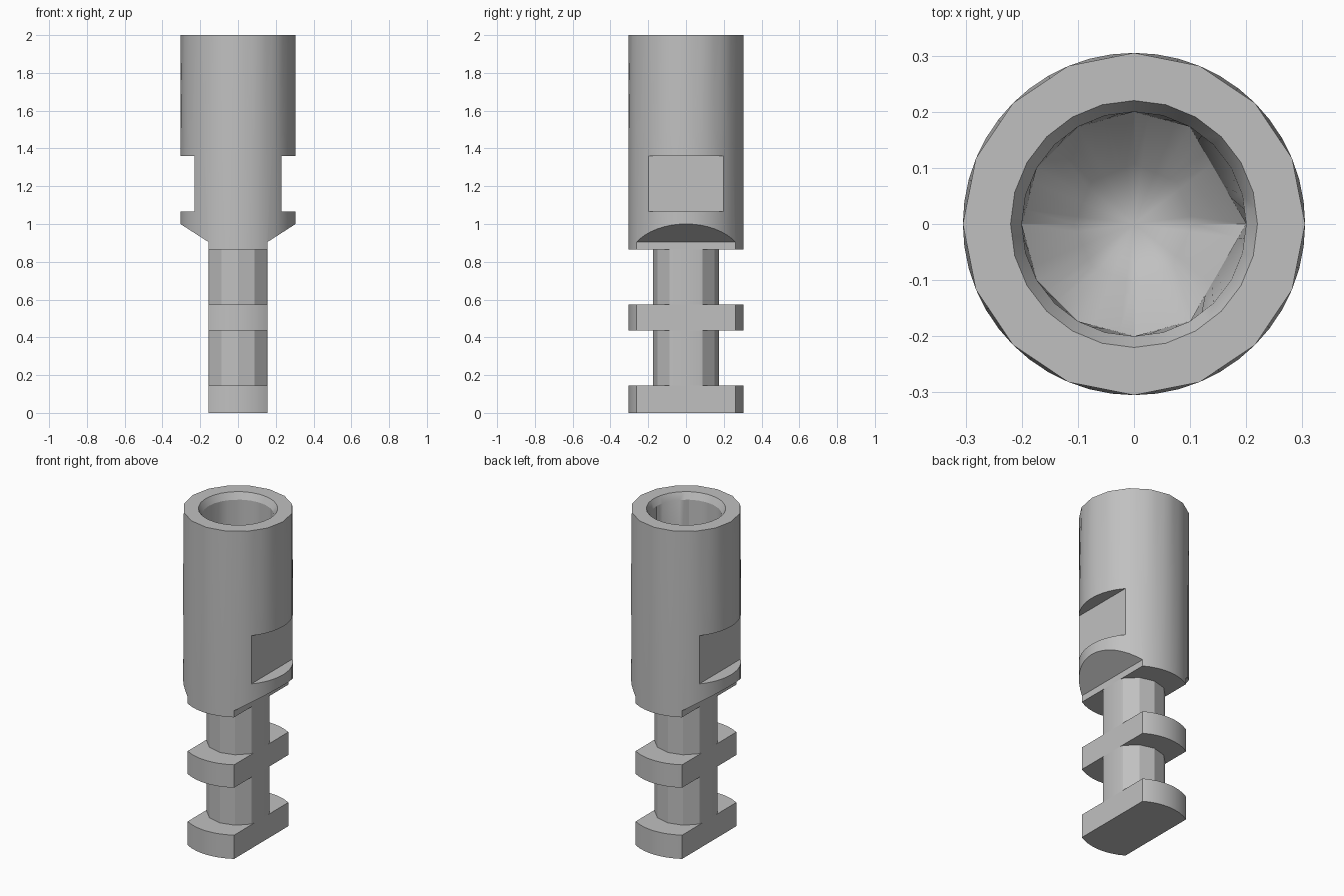
import bpy, bmesh
from math import pi, cos, sin, radians

if "Cube" in bpy.data.objects:
    bpy.data.objects.remove(bpy.data.objects["Cube"], do_unlink=True)

STEPS = 48          # shared ring resolution; every polygon used divides it
R = 0.305           # outer radius
HALF = 0.157        # half thickness of the flattened stem

steel = bpy.data.materials.new("grey steel")
steel.use_nodes = True
steel.diffuse_color = (0.53, 0.53, 0.53, 1)
steel.node_tree.nodes["Principled BSDF"].inputs["Base Color"].default_value = (0.53, 0.53, 0.53, 1)


def ring(z, r, sides=STEPS, keyed=False):
    """Points of a regular polygon; keyed adds two hexagon flats on +x."""
    pts = []
    for i in range(STEPS):
        a = 2 * pi * i / STEPS
        n = 6 if keyed and cos(a) > 0.499 else sides
        k = STEPS // n
        local = 2 * pi * (i % k) / STEPS - pi / n
        d = r * cos(pi / n) / cos(local)
        pts.append((d * cos(a), d * sin(a), z))
    return pts


def make_object(name, bm):
    bmesh.ops.recalc_face_normals(bm, faces=bm.faces)
    mesh = bpy.data.meshes.new(name)
    bm.to_mesh(mesh)
    bm.free()
    mesh.materials.append(steel)
    ob = bpy.data.objects.new(name, mesh)
    bpy.context.collection.objects.link(ob)
    return ob


def loft(name, rings, tip=None):
    """Skin a stack of rings; tip gives the last cap a raised or sunk centre."""
    bm = bmesh.new()
    loops = [[bm.verts.new(p) for p in pts] for pts in rings]
    for lo, hi in zip(loops, loops[1:]):
        for i in range(len(lo)):
            j = (i + 1) % len(lo)
            bm.faces.new((lo[i], lo[j], hi[j], hi[i]))
    bm.faces.new(loops[0])
    last = bm.faces.new(loops[-1])
    if tip is not None:
        poked = bmesh.ops.poke(bm, faces=[last])
        poked["verts"][0].co = (0, 0, tip)
    return make_object(name, bm)


def side_cutter(name, profile, side):
    """Prism along y from an x-z profile, on the given side."""
    return loft(name, [[(side * x, y, z) for x, z in profile] for y in (-0.5, 0.5)])


def finish(ob, cutters):
    bpy.ops.object.select_all(action="DESELECT")
    bpy.context.view_layer.objects.active = ob
    ob.select_set(True)
    for cutter in cutters:
        mod = ob.modifiers.new("cut", "BOOLEAN")
        mod.operation = "DIFFERENCE"
        mod.solver = "EXACT"
        mod.object = cutter
        bpy.ops.object.modifier_apply(modifier=mod.name)
    bpy.ops.object.shade_smooth_by_angle(angle=radians(25))


# Cutters: sloped shoulder with stem flat, and wrench flat
shoulder = [(HALF, -0.2), (HALF, 0.905), (0.46, 1.1), (0.6, 1.1), (0.6, -0.2)]
wrench = [(0.23, 1.065), (0.23, 1.36), (0.6, 1.36), (0.6, 1.065)]
shoulder_cuts = [side_cutter("shoulder_cutter", shoulder, s) for s in (-1, 1)]
wrench_cuts = [side_cutter("wrench_cutter", wrench, s) for s in (-1, 1)]

# Hollow body with chamfered mouth, keyed bore and conical floor
body = loft("body", [
    ring(0.865, R),
    ring(1.5, R),
    ring(2.0, R, 16),
    ring(2.0, 0.22, 24),
    ring(1.96, 0.2, 24),
    ring(1.5, 0.2, 12, keyed=True),
    ring(1.4, 0.107, 8),
], tip=1.34)
finish(body, shoulder_cuts + wrench_cuts)

# Stem: flattened retaining flanges and faceted necks between them
for name, low, high, radius, sides in (
    ("bottom_flange", 0, 0.145, R, STEPS),
    ("lower_neck", 0.145, 0.435, 0.175, 12),
    ("middle_flange", 0.435, 0.575, R, STEPS),
    ("upper_neck", 0.575, 0.865, 0.175, 12),
):
    part = loft(name, [ring(low, radius, sides), ring(high, radius, sides)])
    finish(part, shoulder_cuts)

# Remove the helpers
for cutter in shoulder_cuts + wrench_cuts:
    bpy.data.objects.remove(cutter, do_unlink=True)
